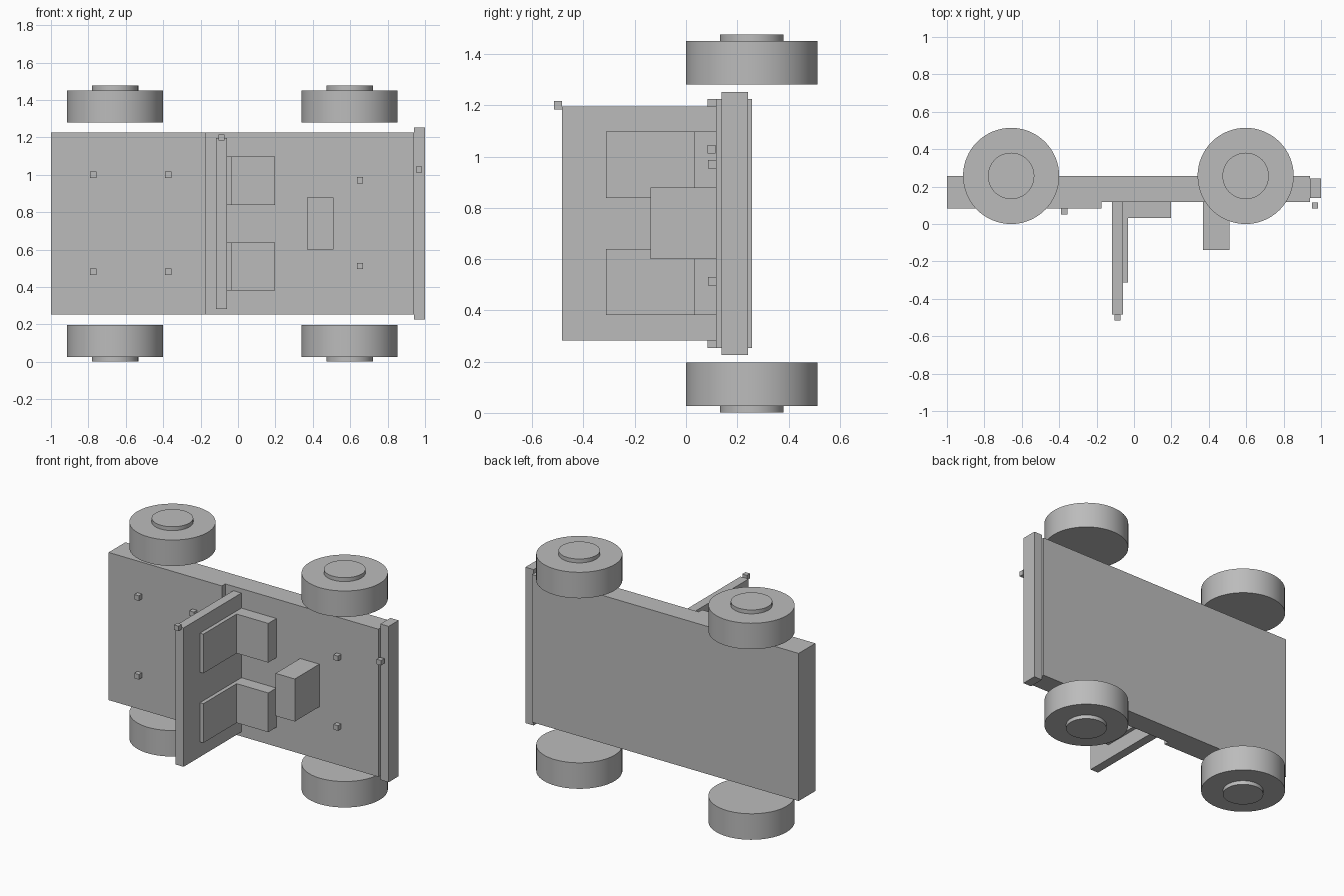
import bpy

cube = bpy.data.objects.get("Cube")
if cube:
    bpy.data.objects.remove(cube, do_unlink=True)

# Single paint colour
GREY = (0.5, 0.5, 0.5, 1.0)
paint = bpy.data.materials.new("plain grey")
paint.use_nodes = True
paint.diffuse_color = GREY
paint.node_tree.nodes["Principled BSDF"].inputs["Base Color"].default_value = GREY

MID_Z = 0.739   # height of the vehicle's long centre line
DECK = 0.118    # y of the cab floor
BED = 0.083     # y of the cargo bed surface
BACK = 0.257    # y of the underside


def finish(name):
    obj = bpy.context.object
    obj.name = obj.data.name = name
    obj.data.materials.append(paint)
    return obj


def box(name, x, y, z):
    """Box from (min, max) pairs on each axis."""
    bpy.ops.mesh.primitive_cube_add(size=1, location=[sum(p) / 2 for p in (x, y, z)])
    bpy.context.object.scale = [p[1] - p[0] for p in (x, y, z)]
    bpy.ops.object.transform_apply(location=False, rotation=False, scale=True)
    return finish(name)


def across(half):
    return MID_Z - half, MID_Z + half


def stud(name, x, y_back, z, s=0.033):
    box(name, (x - s / 2, x + s / 2), (y_back - s, y_back), (z - s / 2, z + s / 2))


def disc(name, x, z, radius, depth):
    bpy.ops.mesh.primitive_cylinder_add(vertices=64, radius=radius, depth=depth,
                                        location=(x, BACK, z))
    bpy.ops.object.shade_smooth_by_angle()
    finish(name)


# Chassis, cargo bed and bumper
box("cab_floor", (-0.175, 0.94), (DECK, BACK), across(0.486))
box("cargo_bed", (-1, -0.175), (BED, BACK), across(0.486))
box("bumper", (0.94, 1), (0.138, 0.242), across(0.513))

# Upright panel behind the seats, with its lamp
box("cab_panel", (-0.117, -0.058), (-0.483, DECK), across(0.457))
stud("panel_lamp", -0.088, -0.483, 1.2)

# Pair of seats
for side, label in ((-1, "lower"), (1, "upper")):
    mid = MID_Z + side * 0.229
    span = (mid - 0.129, mid + 0.129)
    box(label + "_seat_back", (-0.058, -0.033), (-0.313, DECK), span)
    box(label + "_seat_cushion", (-0.058, 0.197), (0.033, DECK), span)

# Console in front of the seats
box("console", (0.37, 0.51), (-0.138, DECK), (0.6, 0.88))

# Small studs on the bed, cab floor and bumper
for z in (0.482, 1.0):
    for x in (-0.774, -0.373):
        stud("bed_stud", x, BED, z)
for z in (0.513, 0.971):
    stud("floor_stud", 0.652, DECK, z)
stud("bumper_stud", 0.968, 0.116, 1.028)

# Wheels with outer hubs
for x, end in ((-0.657, "rear"), (0.597, "front")):
    for side in (-1, 1):
        disc(end + "_wheel", x, MID_Z + side * 0.627, 0.257, 0.171)
        disc(end + "_hub", x, MID_Z + side * 0.7235, 0.124, 0.029)
